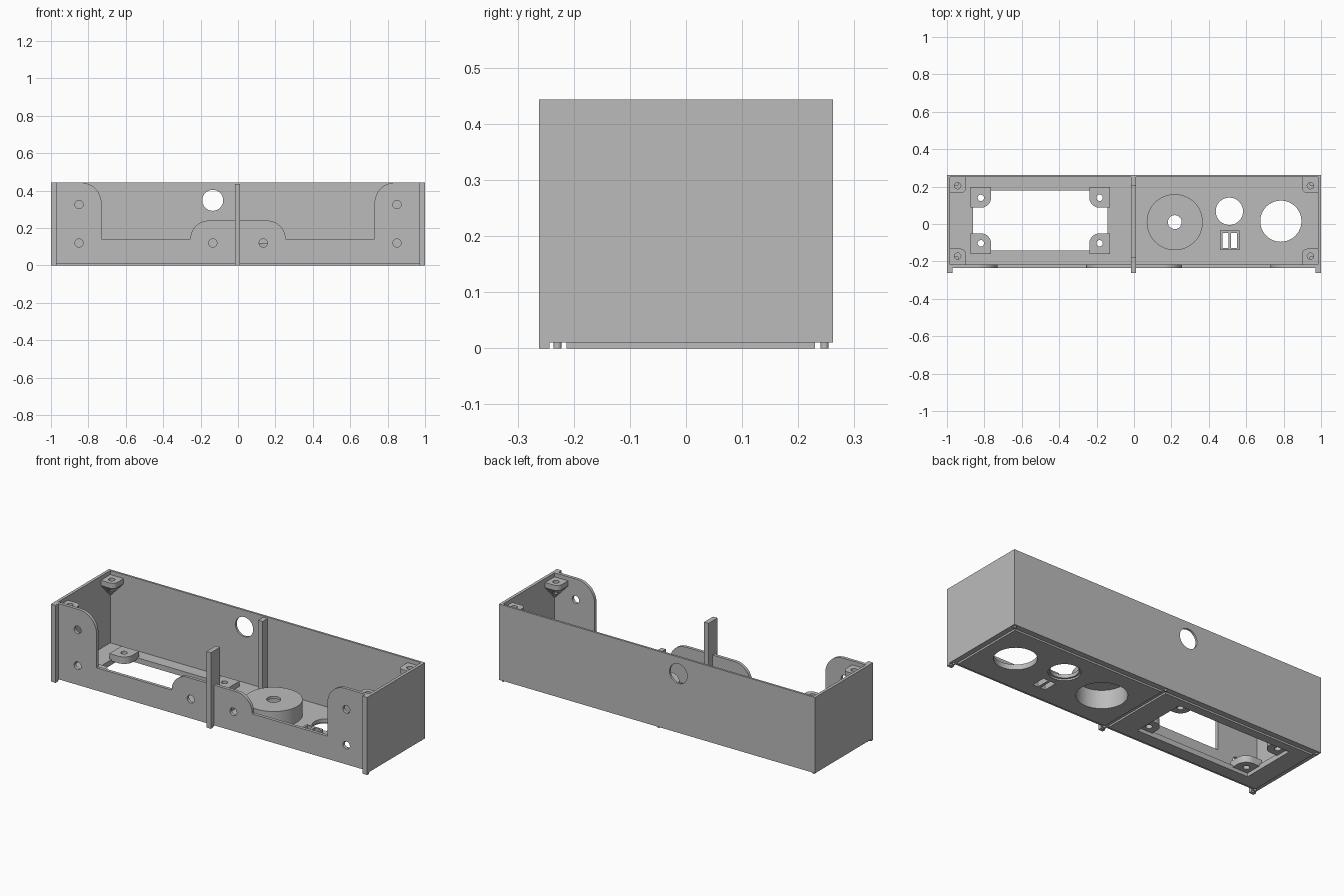
import bpy, bmesh
from math import sin, cos, pi, radians
from mathutils import Vector

old = bpy.data.objects.get("Cube")
if old:
    bpy.data.objects.remove(old, do_unlink=True)

grey = bpy.data.materials.new("plain grey")
grey.use_nodes = True
tone = (0.5, 0.5, 0.5, 1)
grey.diffuse_color = tone
grey.node_tree.nodes["Principled BSDF"].inputs["Base Color"].default_value = tone


def finish(name, bm):
    bmesh.ops.recalc_face_normals(bm, faces=bm.faces)
    mesh = bpy.data.meshes.new(name)
    bm.to_mesh(mesh)
    bm.free()
    mesh.materials.append(grey)
    ob = bpy.data.objects.new(name, mesh)
    bpy.context.collection.objects.link(ob)
    return ob


def prism(name, pts, lo, hi, axis="z"):
    """Extrude a 2D outline along z (outline in xy) or y (outline in xz)."""
    def place(a, b, t):
        return (a, b, t) if axis == "z" else (a, t, b)
    bm = bmesh.new()
    face = bm.faces.new([bm.verts.new(place(a, b, lo)) for a, b in pts])
    out = bmesh.ops.extrude_face_region(bm, geom=[face])
    moved = [v for v in out["geom"] if isinstance(v, bmesh.types.BMVert)]
    bmesh.ops.translate(bm, verts=moved, vec=place(0, 0, hi - lo))
    return finish(name, bm)


def box(name, x0, x1, y0, y1, z0, z1):
    return prism(name, [(x0, y0), (x1, y0), (x1, y1), (x0, y1)], z0, z1)


def arc(cx, cy, r, start, end, n=10):
    angles = [radians(start + (end - start) * i / n) for i in range(n + 1)]
    return [(cx + r * cos(a), cy + r * sin(a)) for a in angles]


def disc(name, cx, cy, r, lo, hi, axis="z"):
    return prism(name, arc(cx, cy, r, 0, 360, 48)[:-1], lo, hi, axis)


def select(ob):
    bpy.ops.object.select_all(action="DESELECT")
    ob.select_set(True)
    bpy.context.view_layer.objects.active = ob


def cut(ob, *cutters):
    select(ob)
    for c in cutters:
        c.hide_render = True
        mod = ob.modifiers.new("cut", "BOOLEAN")
        mod.operation, mod.solver, mod.object = "DIFFERENCE", "EXACT", c
        bpy.ops.object.modifier_apply(modifier=mod.name)
        bpy.data.objects.remove(c, do_unlink=True)
    return ob


def smooth(ob):
    select(ob)
    bpy.ops.object.shade_smooth_by_angle(angle=radians(30))


def tab_outline(ox, oy, sx, sy, size, r):
    """Square tab growing inward from a corner, with its free corner rounded."""
    pts = [(0, 0), (size, 0)] + arc(size - r, size - r, r, 0, 90) + [(0, size)]
    return [(ox + sx * a, oy + sy * b) for a, b in pts]


TOP, BASE, FLOOR = 0.443, 0.01, 0.03
INX, FRONT, FRONT_IN, BACK_IN, BACK = 0.983, -0.235, -0.217, 0.25, 0.262

# Side walls with the front flange strips
for side, s in (("left", 1), ("right", -1)):
    box(side + "_wall", *sorted((s * INX, s)), FRONT, BACK, BASE, TOP)
    box(side + "_flange", *sorted((s * 0.97, s)), -0.262, FRONT, BASE, TOP)
    box(side + "_flange_foot", *sorted((s * 0.97, s)), -0.262, -0.243, 0, BASE)

# Back wall with its cable hole
back = box("back_wall", -INX, INX, BACK_IN, BACK, BASE, TOP)
smooth(cut(back, disc("cutter", -0.135, 0.348, 0.056, 0.2, 0.3, "y")))

# Front wall with stepped, rounded top edge and screw holes
half = (arc(0.155, 0.14, 0.1, 90, 0) + [(0.73, 0.14)]
        + arc(0.84, 0.333, 0.11, 180, 90) + [(INX, TOP), (INX, BASE)])
outline = half + [(-x, z) for x, z in reversed(half)]
front = prism("front_wall", outline, FRONT, FRONT_IN, "y")
for s in (-1, 1):
    for x, z in ((0.85, 0.325), (0.85, 0.12), (0.135, 0.12)):
        cut(front, disc("cutter", s * x, z, 0.022, -0.3, -0.1, "y"))
smooth(front)


def openings():
    """Fresh cutters for everything that passes through floor and base panels."""
    return [
        box("cutter", -0.86, -0.143, -0.143, 0.18, -0.1, 0.2),
        disc("cutter", 0.218, 0.01, 0.13, -0.1, 0.105),
        disc("cutter", 0.51, 0.068, 0.073, -0.1, 0.2),
        disc("cutter", 0.785, 0.015, 0.11, -0.1, 0.2),
        box("cutter", 0.472, 0.504, -0.128, -0.047, -0.1, 0.2),
        box("cutter", 0.519, 0.551, -0.128, -0.047, -0.1, 0.2),
    ]


# Floor and the two raised panels beneath it
smooth(cut(box("floor", -INX, INX, FRONT_IN, BACK_IN, BASE, FLOOR), *openings()))
for side, x0, x1 in (("left", 0.012, 0.97), ("right", -0.97, -0.012)):
    panel = box(side + "_base_panel", x0, x1, -0.213, 0.23, 0, BASE)
    cut(panel, *openings())
    if side == "left":
        cut(panel, disc("cutter", 0.51, 0.068, 0.083, -0.1, 0.1))
    smooth(panel)

# Small pegs in the margin around the panels
for x in (-0.983, 0, 0.983):
    for y in (-0.229, 0.247):
        smooth(disc("base_peg", x, y, 0.007, 0, BASE))

# Hollow round housing with a small hole in its cap
housing = disc("round_housing", 0.218, 0.01, 0.15, FLOOR, 0.12)
smooth(cut(housing, disc("cutter", 0.218, 0.01, 0.13, -0.1, 0.105),
           disc("cutter", 0.218, 0.01, 0.037, 0, 0.2)))

# Frame around the twin slots
frame = box("slot_frame", 0.46, 0.563, -0.14, -0.036, FLOOR, 0.06)
cut(frame, *openings()[-2:])
for ob in [o for o in bpy.data.objects if o.name.startswith("cutter")]:
    bpy.data.objects.remove(ob, do_unlink=True)

# Mounting tabs at the window corners
for ox, sx in ((-0.875, 1), (-0.128, -1)):
    for oy, sy in ((0.198, -1), (-0.161, 1)):
        tab = prism("window_tab", tab_outline(ox, oy, sx, sy, 0.111, 0.055), 0.02, 0.06)
        hole = disc("cutter", ox + sx * 0.056, oy + sy * 0.058, 0.017, 0, 0.1)
        smooth(cut(tab, hole))

# Screw bosses near the top corners, tapering down into the corner
for sx in (1, -1):
    for oy, sy in ((BACK_IN, -1), (FRONT_IN, 1)):
        ox = -sx * INX
        pts = tab_outline(ox, oy, sx, sy, 0.085, 0.03)
        bm = bmesh.new()
        for x, y in pts:
            bm.verts.new((x, y, 0.42))
            bm.verts.new((x, y, 0.39))
        bm.verts.new((ox, oy, 0.3))
        bmesh.ops.convex_hull(bm, input=bm.verts)
        bmesh.ops.dissolve_limit(bm, angle_limit=0.01, verts=bm.verts, edges=bm.edges)
        boss = finish("corner_boss", bm)
        hole = disc("cutter", ox + sx * 0.04, oy + sy * 0.045, 0.017, 0.35, 0.5)
        smooth(cut(boss, hole))

# Centre posts and the low rib joining them
box("front_post", -0.016, 0.012, -0.262, -0.18, BASE, 0.435)
box("front_post_foot", -0.016, 0.012, -0.262, -0.243, 0, BASE)
box("back_post", -0.016, 0.012, 0.205, BACK_IN, FLOOR, 0.435)
box("centre_rib", -0.016, 0.012, -0.18, 0.205, FLOOR, 0.04)
